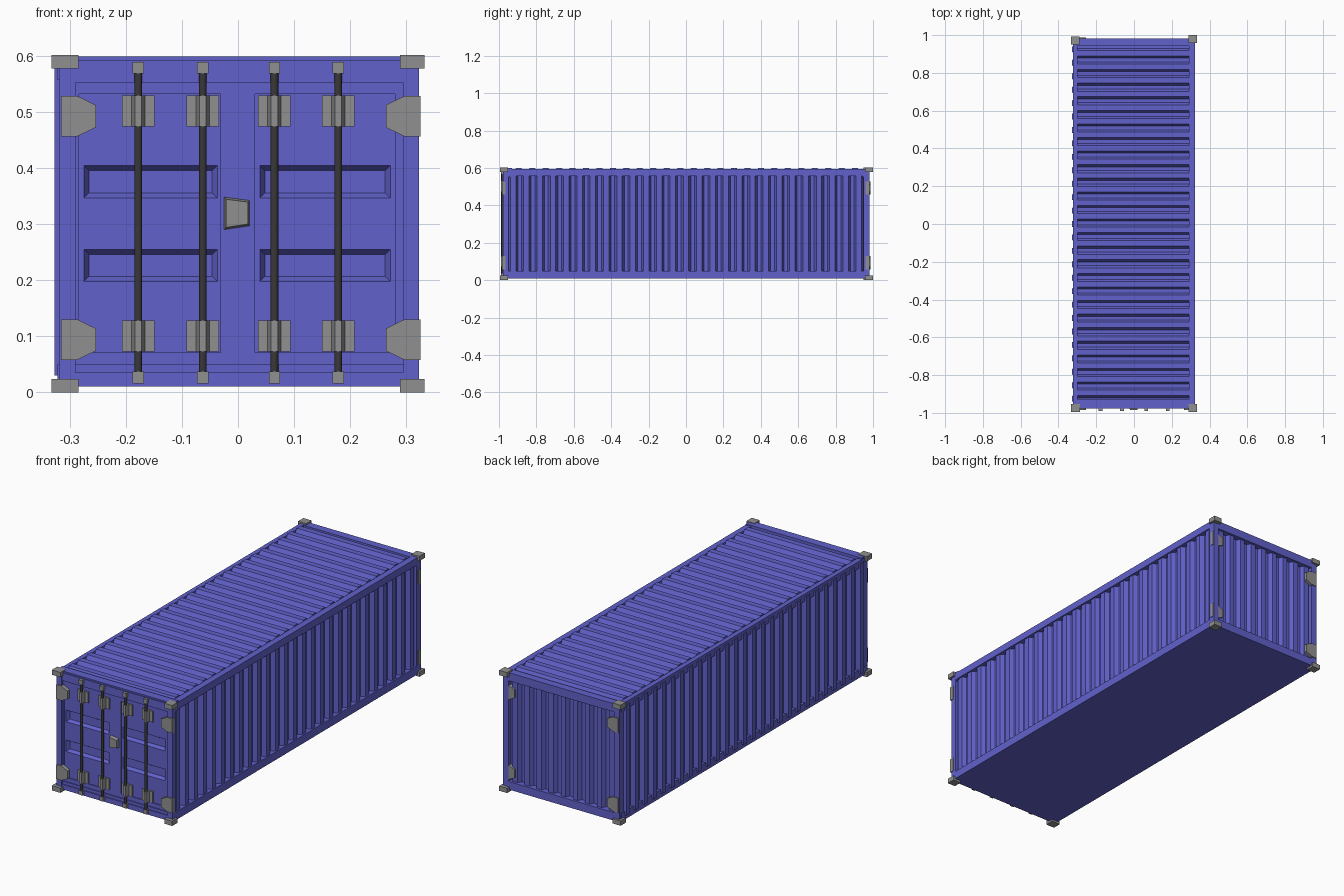
import bpy, bmesh
from mathutils import Vector as V

cube = bpy.data.objects.get("Cube")
if cube:
    bpy.data.objects.remove(cube, do_unlink=True)


def material(name, colour):
    m = bpy.data.materials.new(name)
    m.use_nodes = True
    m.diffuse_color = (*colour, 1)
    bsdf = next(n for n in m.node_tree.nodes if n.type == 'BSDF_PRINCIPLED')
    bsdf.inputs["Base Color"].default_value = (*colour, 1)
    return m


BLUE = material("painted blue", (0.12, 0.12, 0.60))
GREY = material("steel grey", (0.28, 0.28, 0.28))
DARK = material("dark rod", (0.04, 0.04, 0.04))
X, Y, Z = V((1, 0, 0)), V((0, 1, 0)), V((0, 0, 1))


def finish(name, bm, mat):
    bmesh.ops.recalc_face_normals(bm, faces=bm.faces)
    mesh = bpy.data.meshes.new(name)
    bm.to_mesh(mesh)
    bm.free()
    mesh.materials.append(mat)
    ob = bpy.data.objects.new(name, mesh)
    bpy.context.collection.objects.link(ob)
    return ob


def box(name, x, y, z, mat=BLUE):
    """Box from (min, max) pairs."""
    bm = bmesh.new()
    bmesh.ops.create_cube(bm, size=1)
    for v in bm.verts:
        v.co = [lo + (c + 0.5) * (hi - lo) for c, (lo, hi) in zip(v.co, (x, y, z))]
    return finish(name, bm, mat)


def prism(name, pts, origin, u, v, sweep, mat=BLUE):
    """Extrude a flat outline drawn in the u, v directions."""
    bm = bmesh.new()
    face = bm.faces.new([bm.verts.new(V(origin) + u * a + v * b) for a, b in pts])
    new = bmesh.ops.extrude_face_region(bm, geom=[face])["geom"]
    moved = [g for g in new if isinstance(g, bmesh.types.BMVert)]
    bmesh.ops.translate(bm, verts=moved, vec=sweep)
    return finish(name, bm, mat)


def corrugated(name, origin, run, out, sweep, length, count, depth):
    """Sheet of trapezoid ribs along run, rising towards out."""
    p = length / count
    pts = [(0, -0.01), (0, 0)]
    for i in range(count):
        pts += [((i + f) * p, d) for f, d in ((0.14, 0), (0.3, depth), (0.7, depth), (0.86, 0))]
    pts += [(length, 0), (length, -0.01)]
    return prism(name, pts, origin, run, out, sweep)


# Floor and corrugated walls and roof
box("floor", (-0.315, 0.315), (-0.965, 0.965), (0.01, 0.03))
corrugated("left_wall", (0.296, -0.96, 0.03), Y, X, Z * 0.55, 1.92, 27, 0.02)
corrugated("right_wall", (-0.308, -0.96, 0.03), Y, -X, Z * 0.55, 1.92, 27, 0.02)
corrugated("roof", (-0.298, -0.93, 0.581), Y, Z, X * 0.59, 1.87, 26, 0.019)
corrugated("back_wall", (-0.3, 0.95, 0.03), X, Y, Z * 0.55, 0.6, 9, 0.02)

# Rails and corner posts
for side, inner, outer in (("left", 0.292, 0.323), ("right", -0.298, -0.322)):
    xs = sorted((inner, outer))
    box(side + "_top_rail", xs, (-0.97, 0.97), (0.558, 0.594))
    box(side + "_bottom_rail", xs, (-0.97, 0.97), (0.01, 0.05))
    post = (0.295, 0.323) if side == "left" else (-0.32, -0.29)
    box(side + "_front_post", post, (-0.978, -0.95), (0.012, 0.59))
    box(side + "_back_post", post, (0.95, 0.982), (0.012, 0.59))
box("back_top_rail", (-0.32, 0.321), (0.943, 0.982), (0.553, 0.594))
box("back_bottom_rail", (-0.32, 0.321), (0.95, 0.982), (0.01, 0.05))
box("front_top_rail", (-0.32, 0.321), (-0.976, -0.93), (0.553, 0.593))
box("front_top_lip", (-0.32, 0.321), (-0.972, -0.93), (0.592, 0.6))
box("front_bottom_rail", (-0.32, 0.321), (-0.976, -0.95), (0.01, 0.035))
box("front_sill", (-0.32, 0.321), (-0.972, -0.95), (0.034, 0.05))

# Door surround: stiles and cross rails standing proud of the panels
for name, x in (("hinge_stile_right", (-0.291, -0.284)), ("middle_stile", (-0.031, 0.03)),
                ("hinge_stile_left", (0.28, 0.296))):
    box(name, x, (-0.968, -0.95), (0.05, 0.553))
for name, z in (("door_top_band", (0.533, 0.553)), ("door_bottom_band", (0.05, 0.071))):
    box(name, (-0.291, 0.296), (-0.968, -0.95), z)

# Door panels with two pressed recesses each
for name, cuts in (("right_door", (-0.285, -0.275, -0.037, -0.03)),
                   ("left_door", (0.03, 0.039, 0.272, 0.281))):
    rows = (0.07, 0.198, 0.255, 0.347, 0.405, 0.534)
    bm = bmesh.new()
    grid = [[bm.verts.new((x, -0.964, z)) for x in cuts] for z in rows]
    recesses = []
    for r in range(len(rows) - 1):
        for c in range(len(cuts) - 1):
            f = bm.faces.new((grid[r][c], grid[r][c + 1], grid[r + 1][c + 1], grid[r + 1][c]))
            if c == 1 and r % 2:
                recesses.append(f)
    bm.normal_update()
    bmesh.ops.inset_individual(bm, faces=recesses, thickness=0.013, depth=-0.016)
    finish(name, bm, BLUE)

# Corner castings
for zname, z in (("bottom", (0, 0.024)), ("top", (0.578, 0.602))):
    for name, x, y in (("front_right", (-0.333, -0.285), (-0.995, -0.952)),
                       ("front_left", (0.289, 0.333), (-0.995, -0.952)),
                       ("back_right", (-0.333, -0.288), (0.95, 0.992)),
                       ("back_left", (0.289, 0.333), (0.957, 1.0))):
        box(f"{zname}_{name}_casting", x, y, z, GREY)

# Hinge plates, tapering towards the middle
outline = ((0, 0.036), (0.029, 0.036), (0.062, 0.02), (0.062, -0.02), (0.029, -0.036), (0, -0.036))
for level, z in (("lower", 0.094), ("upper", 0.493)):
    for name, x, y, u in (("front_right", -0.316, -0.985, X), ("front_left", 0.326, -0.985, -X),
                          ("back_right", -0.316, 0.968, X), ("back_left", 0.326, 0.96, -X)):
        prism(f"{level}_{name}_hinge", outline, (x, y, z), u, Z, Y * 0.019, GREY)

# Locking rods with end caps and guide brackets
for i, x in enumerate((-0.178, -0.063, 0.065, 0.179), 1):
    bm = bmesh.new()
    bmesh.ops.create_cone(bm, cap_ends=True, segments=12, radius1=0.007, radius2=0.007, depth=0.56)
    bmesh.ops.translate(bm, verts=bm.verts, vec=(x, -0.981, 0.301))
    rod = finish(f"lock_rod_{i}", bm, DARK)
    for f in rod.data.polygons:
        f.use_smooth = abs(f.normal.z) < 0.5
    for level, z in (("lower", 0.016), ("upper", 0.569)):
        box(f"{level}_rod_cap_{i}", (x - 0.01, x + 0.01), (-0.99, -0.968), (z, z + 0.021), GREY)
    bracket = ((-0.029, 0), (-0.029, 0.008), (-0.012, 0.008), (-0.006, 0.027), (0.006, 0.027),
               (0.012, 0.008), (0.029, 0.008), (0.029, 0))
    for level, z in (("lower", 0.073), ("upper", 0.475)):
        prism(f"{level}_rod_bracket_{i}", bracket, (x, -0.963, z), X, -Y, Z * 0.055, GREY)

# Lock box on the middle stile, narrowing outwards
bm = bmesh.new()
base = bm.faces.new([bm.verts.new((x, -0.966, z)) for x, z in
                     ((-0.025, 0.29), (0.021, 0.297), (0.021, 0.343), (-0.025, 0.349))])
for v, p in zip(base.verts, bmesh.ops.extrude_face_region(bm, geom=[base])["geom"]):
    pass
front = [f for f in bm.faces if len({v for v in f.verts} & set(base.verts)) == 0] if base.is_valid else []
for v in {v for f in front for v in f.verts}:
    v.co = (v.co.x * 0.85, -0.985, 0.32 + (v.co.z - 0.32) * 0.85)
finish("lock_box", bm, GREY)
